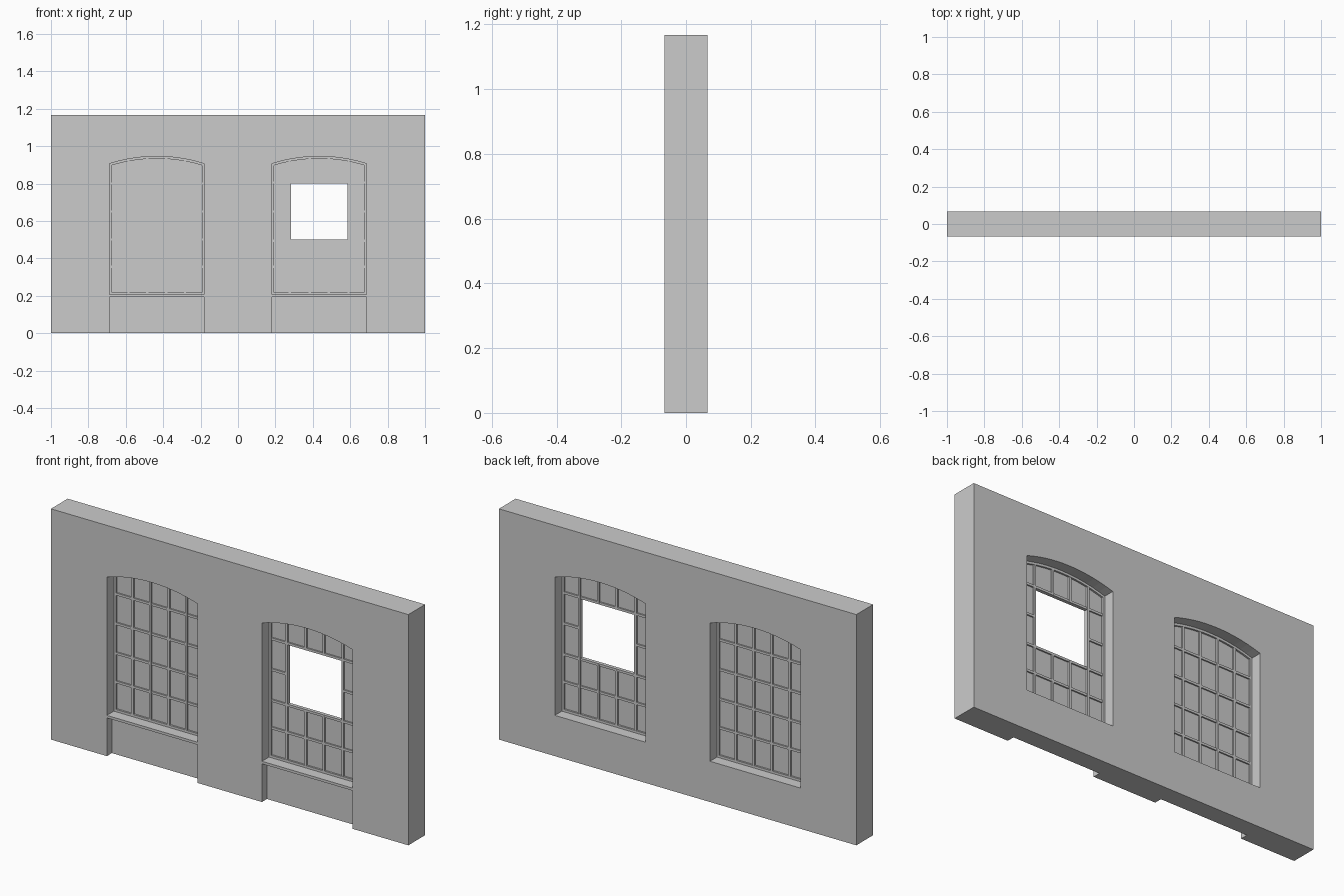
import bpy, bmesh, math

if "Cube" in bpy.data.objects:
    bpy.data.objects.remove(bpy.data.objects["Cube"])

HALF_D, HEIGHT = 0.067, 1.167
CX, HW = 0.434, 0.253                    # window centre and half width
SILL, SPRING, TOP = 0.206, 0.906, 0.945  # opening bottom, arch spring, crown
BAR = 0.012
HOLE_X, HOLE_Z0, HOLE_Z1 = 0.151, 0.50, 0.80
SEG = 14


def arch_z(x, inset=0.0):
    rise = TOP - SPRING
    r = (HW * HW + rise * rise) / (2 * rise)
    return TOP - r + math.sqrt((r - inset) ** 2 - x * x)


def outline(inset=0.0):
    """Closed x-z loop of the arched opening, relative to the window centre."""
    w = HW - inset
    pts = [(-w, SILL + inset), (w, SILL + inset)]
    for i in range(SEG + 1):
        x = w - 2 * w * i / SEG
        pts.append((x, arch_z(x, inset)))
    return pts


def make_object(name, bm):
    bmesh.ops.recalc_face_normals(bm, faces=bm.faces)
    mesh = bpy.data.meshes.new(name)
    bm.to_mesh(mesh)
    bm.free()
    obj = bpy.data.objects.new(name, mesh)
    bpy.context.collection.objects.link(obj)
    return obj


def add_prism(bm, pts, cx, y0, y1):
    a = [bm.verts.new((cx + x, y0, z)) for x, z in pts]
    b = [bm.verts.new((cx + x, y1, z)) for x, z in pts]
    n = len(pts)
    bm.faces.new(a)
    bm.faces.new(b[::-1])
    for i in range(n):
        j = (i + 1) % n
        bm.faces.new((a[i], a[j], b[j], b[i]))


def add_box(bm, x0, x1, y0, y1, z0, z1):
    add_prism(bm, [(x0, z0), (x1, z0), (x1, z1), (x0, z1)], 0, y0, y1)


def cut(obj, cutter):
    mod = obj.modifiers.new("cut", 'BOOLEAN')
    mod.operation = 'DIFFERENCE'
    mod.solver = 'EXACT'
    mod.object = cutter
    bpy.context.view_layer.objects.active = obj
    bpy.ops.object.modifier_apply(modifier=mod.name)
    bpy.data.objects.remove(cutter)


# Wall with two arched openings and a front recess below each sill
bm = bmesh.new()
add_box(bm, -1, 1, -HALF_D, HALF_D, 0, HEIGHT)
wall = make_object("wall", bm)
for cx in (-CX, CX):
    bm = bmesh.new()
    add_prism(bm, outline(), cx, -0.2, 0.2)
    cut(wall, make_object("opening_cutter", bm))
    bm = bmesh.new()
    add_box(bm, cx - HW, cx + HW, -0.2, -0.027, -0.1, 0.193)
    cut(wall, make_object("recess_cutter", bm))


def window(side, cx, has_hole):
    # Arched outer frame: ring between two outlines
    bm = bmesh.new()
    loops = [[bm.verts.new((cx + x, y, z)) for x, z in outline(inset)]
             for inset, y in ((0, -0.011), (BAR, -0.011), (BAR, 0.011), (0, 0.011))]
    n = len(loops[0])
    for k in range(4):
        p, q = loops[k], loops[(k + 1) % 4]
        for i in range(n):
            j = (i + 1) % n
            bm.faces.new((p[i], p[j], q[j], q[i]))
    make_object(side + "_window_frame", bm)

    # Glazing bars, interrupted where the casement is missing
    bm = bmesh.new()
    h = BAR / 2
    for x in (-0.151, -0.051, 0.051, 0.151):
        edge = abs(x) > 0.1
        spans = [(SILL + h, arch_z(x) - h)]
        if has_hole and not edge:
            spans = [(SILL + h, HOLE_Z0 - h), (HOLE_Z1 + h, arch_z(x) - h)]
        c = cx + x + (math.copysign(h, x) if has_hole and edge else 0)
        for z0, z1 in spans:
            add_box(bm, c - h, c + h, -0.01, 0.01, z0, z1)
    for z in (0.355, 0.50, 0.65, 0.80):
        spans = [(-HW + h, HW - h)]
        if has_hole and z == 0.65:
            spans = [(-HW + h, -HOLE_X - h), (HOLE_X + h, HW - h)]
        c = z
        if has_hole and z in (HOLE_Z0, HOLE_Z1):
            c += h if z == HOLE_Z1 else -h
        for x0, x1 in spans:
            add_box(bm, cx + x0, cx + x1, -0.009, 0.009, c - h, c + h)
    make_object(side + "_glazing_bars", bm)

    # Thin pane sheet behind the bars
    bm = bmesh.new()
    add_prism(bm, outline(BAR / 2), cx, -0.002, 0.002)
    panes = make_object(side + "_window_panes", bm)
    if has_hole:
        bm = bmesh.new()
        add_box(bm, cx - HOLE_X, cx + HOLE_X, -0.1, 0.1, HOLE_Z0, HOLE_Z1)
        cut(panes, make_object("hole_cutter", bm))


window("left", -CX, False)
window("right", CX, True)
